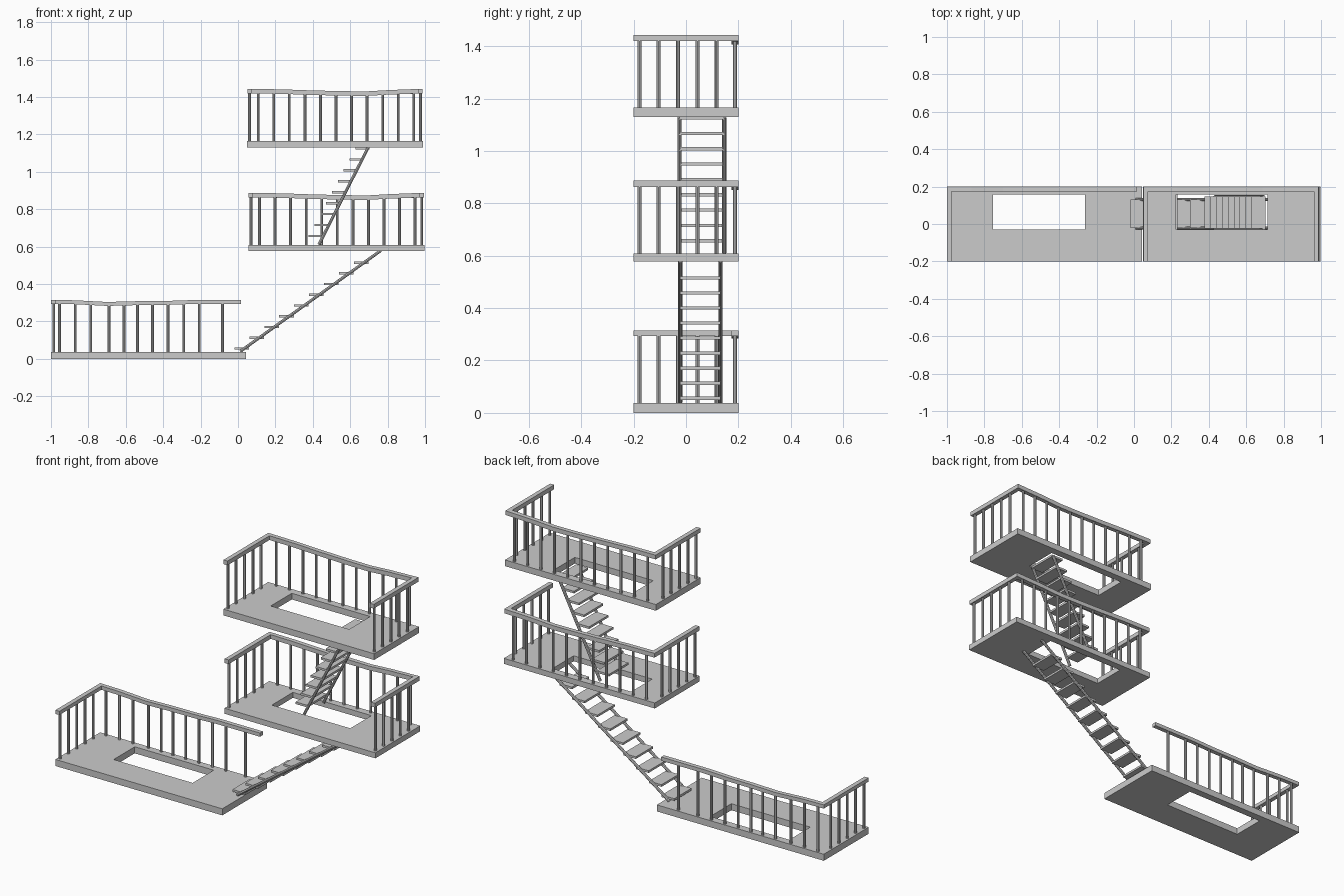
import bpy, bmesh
from mathutils import Vector

if "Cube" in bpy.data.objects:
    bpy.data.objects.remove(bpy.data.objects["Cube"])


def make_object(name, bm):
    bmesh.ops.recalc_face_normals(bm, faces=bm.faces)
    mesh = bpy.data.meshes.new(name)
    bm.to_mesh(mesh)
    bm.free()
    obj = bpy.data.objects.new(name, mesh)
    bpy.context.collection.objects.link(obj)
    return obj


def add_box(bm, lo, hi):
    lo, hi = Vector(lo), Vector(hi)
    for v in bmesh.ops.create_cube(bm, size=1)["verts"]:
        v.co = (lo + hi) / 2 + v.co * (hi - lo)


def add_rod(bm, a, b, r):
    a, b = Vector(a), Vector(b)
    d = b - a
    rot = d.to_track_quat('Z', 'Y')
    new = bmesh.ops.create_cone(bm, cap_ends=True, segments=8, radius1=r,
                                radius2=r, depth=d.length)["verts"]
    for v in new:
        v.co = rot @ v.co + (a + b) / 2


def deck(name, xs, z0, z1):
    # slab with a rectangular stair opening in the middle cell
    bm = bmesh.new()
    ys = (-0.2, -0.03, 0.158, 0.2)
    grid = [[bm.verts.new((x, y, z0)) for y in ys] for x in xs]
    for i in range(3):
        for j in range(3):
            if (i, j) != (1, 1):
                bm.faces.new((grid[i][j], grid[i + 1][j],
                              grid[i + 1][j + 1], grid[i][j + 1]))
    ext = bmesh.ops.extrude_face_region(bm, geom=bm.faces[:], use_keep_orig=True)
    for g in ext["geom"]:
        if isinstance(g, bmesh.types.BMVert):
            g.co.z = z1
    make_object(name, bm)


def handrail(name, pts, w, h):
    # rectangular section swept along a mitred path; points are on the top edge
    bm = bmesh.new()
    pts = [Vector(p) for p in pts]
    rings = []
    for i, p in enumerate(pts):
        dirs = []
        if i > 0:
            dirs.append((p - pts[i - 1]).xy.normalized())
        if i < len(pts) - 1:
            dirs.append((pts[i + 1] - p).xy.normalized())
        t = sum(dirs, Vector((0, 0))).normalized()
        half = w / 2 / t.dot(dirs[0])
        n = Vector((-t.y * half, t.x * half, 0))
        dz = Vector((0, 0, h))
        rings.append([bm.verts.new(q) for q in (p + n, p - n, p - n - dz, p + n - dz)])
    for a, b in zip(rings, rings[1:]):
        for k in range(4):
            m = (k + 1) % 4
            bm.faces.new((a[k], a[m], b[m], b[k]))
    bm.faces.new(rings[0])
    bm.faces.new(rings[-1])
    make_object(name, bm)


def posts(name, places, z0, z1):
    bm = bmesh.new()
    for x, y in places:
        add_rod(bm, (x, y, z0 - 0.005), (x, y, z1), 0.0075)
    make_object(name, bm)


def stair(name, a, b, y0, y1, first, step, count, depth):
    # two side rods and a run of flat treads
    bm = bmesh.new()
    for y in (y0, y1):
        add_rod(bm, (a[0], y, a[1]), (b[0], y, b[1]), 0.008)
    make_object(name + "_stringers", bm)
    bm = bmesh.new()
    for i in range(count):
        x, z = first[0] + i * step[0], first[1] + i * step[1]
        add_box(bm, (x - depth / 2, y0, z - 0.006), (x + depth / 2, y1, z + 0.006))
    make_object(name + "_treads", bm)


SIDE_Y = (-0.178, -0.105, -0.03, 0.044, 0.117)
BACK = 0.187

# lower landing, open on the front and right
deck("lower_deck", (-1, -0.755, -0.262, 0.042), 0, 0.037)
handrail("lower_handrail",
         [(-0.987, -0.2, 0.315), (-0.987, BACK, 0.315), (-0.87, BACK, 0.313),
          (-0.7, BACK, 0.304), (-0.55, BACK, 0.308), (-0.4, BACK, 0.309),
          (-0.25, BACK, 0.314), (0.015, BACK, 0.314)], 0.025, 0.021)
lower_x = (-0.955, -0.87, -0.787, -0.69, -0.61, -0.537, -0.457, -0.375, -0.29, -0.207, -0.083)
posts("lower_posts", [(-0.985, y) for y in SIDE_Y] + [(x, BACK) for x in lower_x],
      0.037, 0.297)

# middle and upper landings, open on the front only
for name, x0, z0, z1, top in (("middle", 0.055, 0.577, 0.608, 0.887),
                              ("upper", 0.048, 1.13, 1.165, 1.443)):
    x1 = x0 + 0.942
    deck(name + "_deck", (x0, x0 + 0.177, x0 + 0.667, x1), z0, z1)
    l, r = x0 + 0.014, x1 - 0.015
    wave = [(0.18, -0.002), (0.35, -0.008), (0.52, -0.012), (0.64, -0.013), (0.76, -0.006)]
    handrail(name + "_handrail",
             [(l, -0.2, top), (l, BACK, top)]
             + [(x0 + dx, BACK, top + dz) for dx, dz in wave]
             + [(r, BACK, top), (r, -0.2, top)], 0.025, 0.024)
    places = [(x, y) for x in (l, r) for y in SIDE_Y]
    places += [(x0 + 0.06 + 0.0832 * k, BACK) for k in range(11)]
    posts(name + "_posts", places, z1, top - 0.02)

# stair flights
stair("lower_stair", (0.012, 0.04), (0.765, 0.58), -0.022, 0.132,
      (0.02, 0.056), (0.0798, 0.0573), 9, 0.078)
stair("upper_stair", (0.432, 0.61), (0.695, 1.128), -0.025, 0.146,
      (0.415, 0.657), (0.0313, 0.0585), 9, 0.075)
